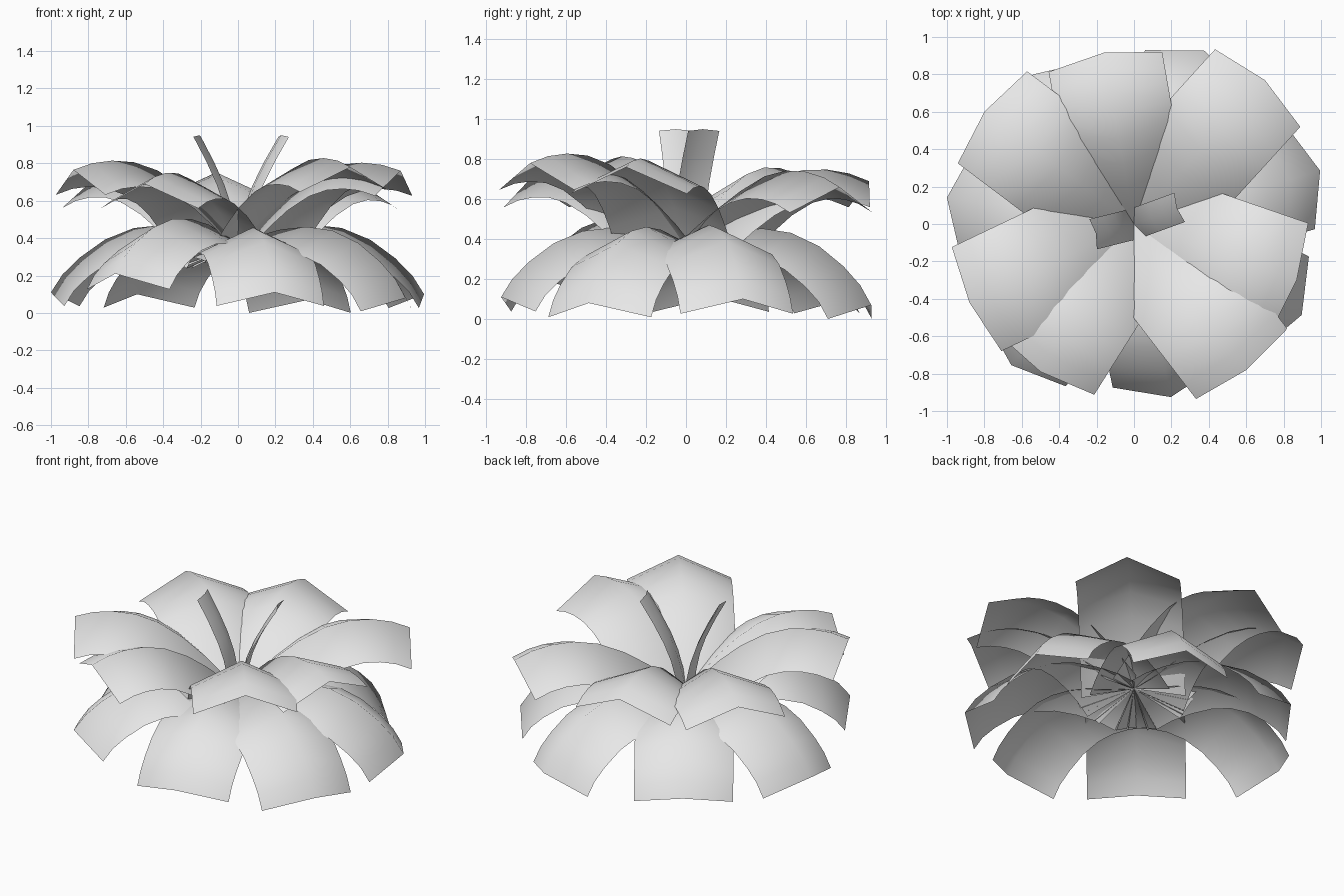
import bpy
from math import radians, cos, sin
from mathutils import Vector

cube = bpy.data.objects.get("Cube")
if cube:
    bpy.data.objects.remove(cube, do_unlink=True)

leaf_mat = bpy.data.materials.new("pale_grey")
leaf_mat.use_nodes = True
grey = (0.8, 0.8, 0.8, 1)
leaf_mat.diffuse_color = grey
leaf_mat.node_tree.nodes["Principled BSDF"].inputs["Base Color"].default_value = grey

# Midrib profiles as (distance from centre, height)
LOWER = [(0, .36), (.11, .41), (.25, .445), (.4, .46), (.55, .442),
         (.7, .38), (.83, .285), (.92, .195), (.98, .1)]
UPPER = [(0, .36), (.09, .455), (.2, .565), (.33, .672), (.48, .76),
         (.62, .803), (.75, .811), (.87, .796), (.98, .76)]
INNER = [(0, .36), (.025, .47), (.055, .58), (.1, .69), (.17, .82), (.25, .95)]


def fit(profile, tip):
    """Turn and scale a profile about its base so that it ends at the tip."""
    base = complex(*profile[0])
    turn = (complex(*tip) - base) / (complex(*profile[-1]) - base)
    points = [base + (complex(*p) - base) * turn for p in profile]
    return [Vector((p.real, p.imag)) for p in points]


def make_leaf(name, profile, angle, tip, half, fold):
    """Sweep a folded strip of constant width along the midrib."""
    rib = fit(profile, tip)
    a = radians(angle)
    out, side = Vector((cos(a), sin(a), 0)), Vector((-sin(a), cos(a), 0))
    verts, faces = [], []
    last = len(rib) - 1
    for i, p in enumerate(rib):
        tangent = (rib[min(i + 1, last)] - rib[max(i - 1, 0)]).normalized()
        normal = -tangent.y * out + Vector((0, 0, tangent.x))
        mid = p.x * out + Vector((0, 0, p.y))
        drop = normal * fold
        verts += [mid - side * half - drop, mid, mid + side * half - drop]
    for i in range(last):
        for j in (0, 1):
            k = 3 * i + j
            faces.append((k, k + 3, k + 4, k + 1))
    mesh = bpy.data.meshes.new(name)
    mesh.from_pydata(verts, [], faces)
    for poly in mesh.polygons:
        poly.use_smooth = True
    mesh.materials.append(leaf_mat)
    bpy.context.collection.objects.link(bpy.data.objects.new(name, mesh))


# Each leaf: direction, tip distance, tip height
lower = [(16, 1.035, .1), (68, 1.0, .07), (124, .965, .1), (172, 1.01, .11),
         (229, 1.0, .21), (282, .946, .11), (331.5, 1.02, .08)]
upper = [(47.7, 1.04, .66), (100, .93, .69), (143, 1.0, .69), (205.5, .975, .765),
         (237.7, .935, .69), (307.6, .985, .78), (341, .92, .76)]
inner = [(20, .245, .95), (194, .21, .95)]

# Each tier: name, profile, leaves, half width, drop of the edges below the midrib
tiers = [("lower_leaf", LOWER, lower, .293, .135),
         ("upper_leaf", UPPER, upper, .308, .14),
         ("inner_leaf", INNER, inner, .083, .017)]
for label, profile, leaves, width, fold in tiers:
    for n, (angle, reach, height) in enumerate(leaves, 1):
        make_leaf(f"{label}_{n}", profile, angle, (reach, height), width, fold)
